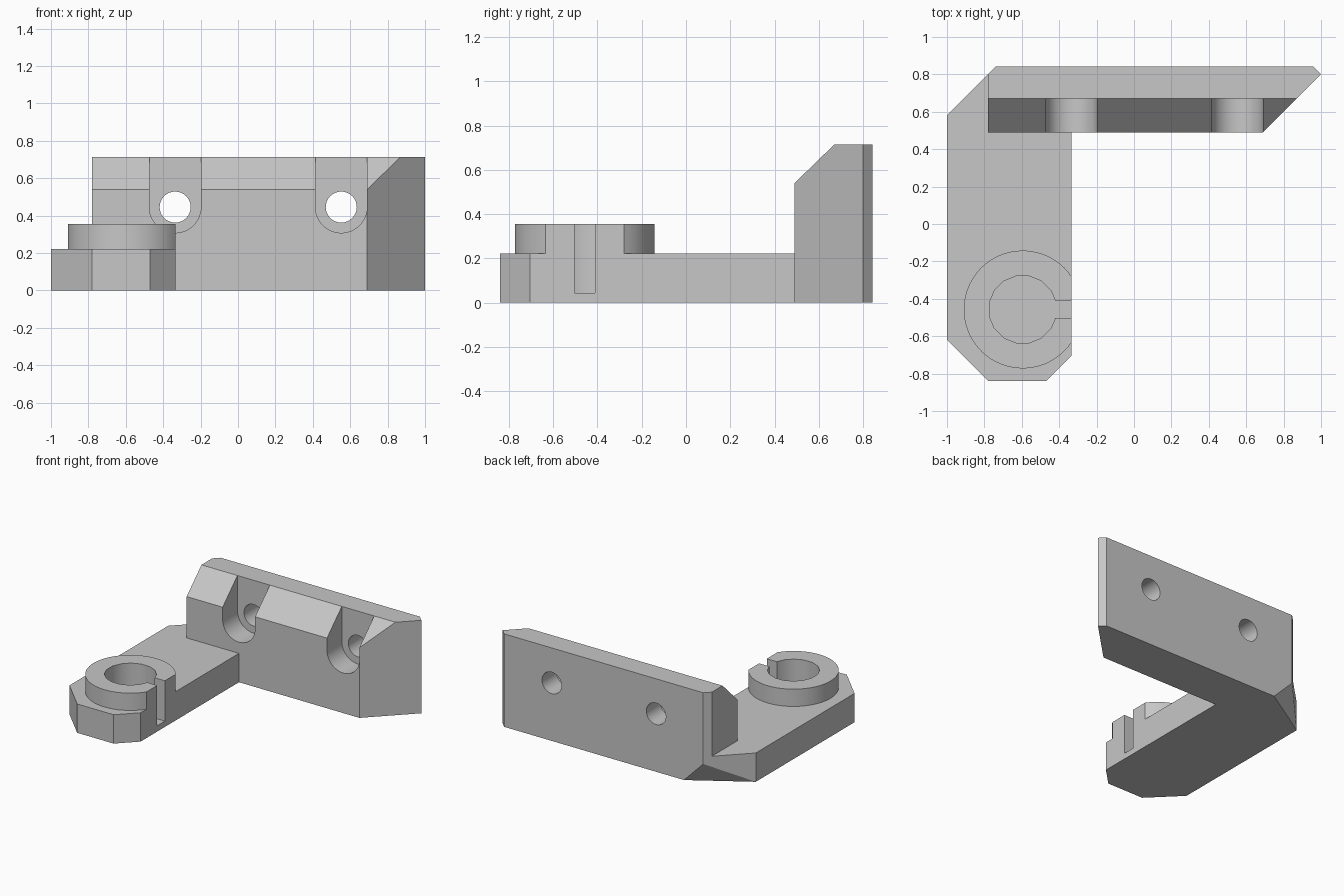
import bpy, bmesh, math
from mathutils import Vector

cube = bpy.data.objects.get("Cube")
if cube:
    bpy.data.objects.remove(cube, do_unlink=True)

grey = bpy.data.materials.new("plain grey")
grey.use_nodes = True
COLOUR = (0.57, 0.57, 0.57, 1)
grey.diffuse_color = COLOUR
grey.node_tree.nodes["Principled BSDF"].inputs["Base Color"].default_value = COLOUR


def prism(name, outline, lo, hi, axis="z"):
    """Extrude a flat outline along z, or an x-z outline along y."""
    bm = bmesh.new()
    place = (lambda a, b, t: (a, b, t)) if axis == "z" else (lambda a, b, t: (a, t, b))
    ends = [[bm.verts.new(place(a, b, t)) for a, b in outline] for t in (lo, hi)]
    bm.faces.new(ends[0])
    bm.faces.new(ends[1])
    n = len(outline)
    for i in range(n):
        j = (i + 1) % n
        bm.faces.new((ends[0][i], ends[0][j], ends[1][j], ends[1][i]))
    bmesh.ops.recalc_face_normals(bm, faces=bm.faces)
    mesh = bpy.data.meshes.new(name)
    bm.to_mesh(mesh)
    bm.free()
    mesh.materials.append(grey)
    obj = bpy.data.objects.new(name, mesh)
    bpy.context.collection.objects.link(obj)
    return obj


def arc(cx, cy, r, start, end, steps):
    angles = [math.radians(start + (end - start) * i / steps) for i in range(steps + 1)]
    return [(cx + r * math.cos(a), cy + r * math.sin(a)) for a in angles]


def slice_off(obj, p, q, r, outward):
    """Cut away everything beyond the plane through three points."""
    p, q, r = Vector(p), Vector(q), Vector(r)
    normal = (q - p).cross(r - p).normalized()
    if normal.dot(Vector(outward)) < 0:
        normal.negate()
    bm = bmesh.new()
    bm.from_mesh(obj.data)
    cut = bmesh.ops.bisect_plane(bm, geom=bm.verts[:] + bm.edges[:] + bm.faces[:], dist=1e-5,
                                 plane_co=p, plane_no=normal, clear_outer=True)
    rim = [e for e in cut["geom_cut"] if isinstance(e, bmesh.types.BMEdge) and e.is_boundary]
    bmesh.ops.holes_fill(bm, edges=rim, sides=0)
    bmesh.ops.recalc_face_normals(bm, faces=bm.faces)
    bm.to_mesh(obj.data)
    bm.free()


def combine(body, tool, operation):
    mod = body.modifiers.new(operation, "BOOLEAN")
    mod.operation = operation
    mod.solver = "EXACT"
    mod.object = tool
    bpy.context.view_layer.objects.active = body
    bpy.ops.object.modifier_apply(modifier=mod.name)
    bpy.data.objects.remove(tool, do_unlink=True)


ARM_SIDE, ARM_TOP = -0.335, 0.222
WALL_FRONT, LEDGE, WALL_TOP = 0.49, 0.67, 0.715

# Upright wall with slanted end and bevelled front top edge
bracket = prism("bracket", [(-0.78, WALL_FRONT), (0.69, WALL_FRONT), (1, 0.8), (0.957, 0.843),
                            (-0.737, 0.843), (-0.78, 0.8)], 0, WALL_TOP)
slice_off(bracket, (0, WALL_FRONT, 0.54), (1, WALL_FRONT, 0.54), (0, LEDGE, WALL_TOP), (0, -1, 1))

# Flat arm, running under the end of the wall
arm = prism("arm", [(-1, 0.58), (-1, -0.62), (-0.78, -0.84), (-0.47, -0.84), (ARM_SIDE, -0.705),
                    (ARM_SIDE, 0.6), (-0.7, 0.6), (-0.7, 0.8), (-0.78, 0.8)], 0, ARM_TOP)
combine(bracket, arm, "UNION")

# Raised collar, flush with the inner side of the arm
CX, CY, OUTER = -0.595, -0.457, 0.315
half = math.degrees(math.acos((ARM_SIDE - CX) / OUTER))
collar = prism("collar", arc(CX, CY, OUTER, half, 360 - half, 56), 0.1, 0.355)
combine(bracket, collar, "UNION")

# Blind socket and its side slot
FLOOR = 0.045
socket = prism("socket", arc(CX, CY, 0.182, 11.25, 348.75, 15), FLOOR, 0.6)
combine(bracket, socket, "DIFFERENCE")
slot = prism("slot", [(CX, -0.503), (-0.2, -0.503), (-0.2, -0.41), (CX, -0.41)], FLOOR, 0.6)
combine(bracket, slot, "DIFFERENCE")

# Open-topped screw recesses with through holes
for x in (-0.336, 0.552):
    recess = prism("recess", arc(x, 0.446, 0.138, 180, 360, 24) + [(x + 0.138, 0.9), (x - 0.138, 0.9)],
                   0.3, LEDGE, "y")
    combine(bracket, recess, "DIFFERENCE")
    hole = prism("hole", arc(x, 0.446, 0.083, 0, 348.75, 31), 0.3, 1, "y")
    combine(bracket, hole, "DIFFERENCE")

# Sloping cut under the back corner
slice_off(bracket, (-1, 0.58, 0), (-0.573, 0.843, 0), (-0.737, 0.843, 0.167), (-1, 1, -1))

bpy.ops.object.select_all(action="DESELECT")
bracket.select_set(True)
bpy.context.view_layer.objects.active = bracket
bpy.ops.object.shade_smooth_by_angle(angle=math.radians(30))
